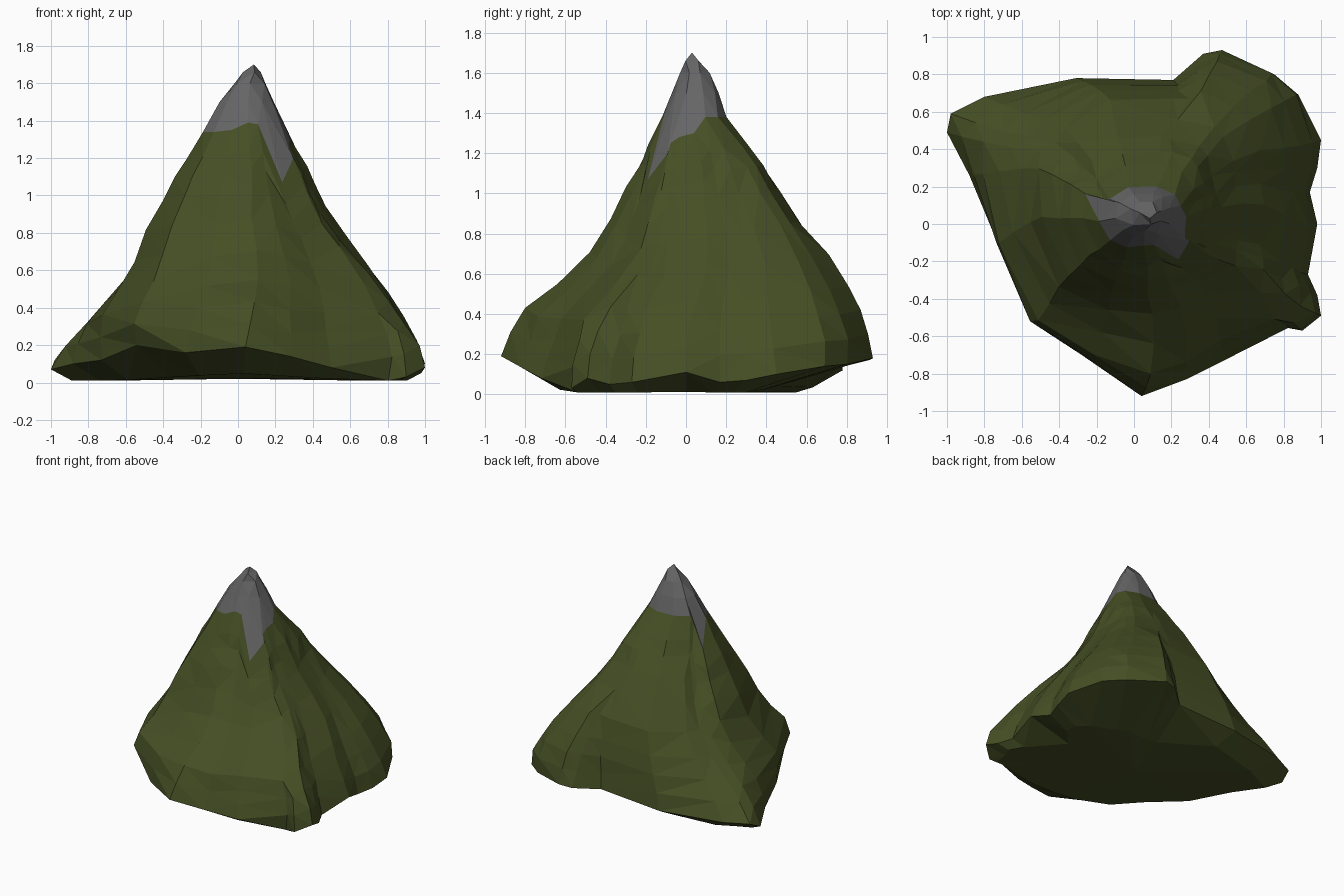
import bpy, bmesh, math, random
from mathutils import Vector

if "Cube" in bpy.data.objects:
    bpy.data.objects.remove(bpy.data.objects["Cube"])

random.seed(4)

# Foot outline seen from above: x, y, rim height
RIM = [(-1, .49, .07), (-.98, .59, .12), (-.8, .68, .12), (-.31, .78, .12), (.21, .77, .15),
       (.37, .91, .17), (.47, .93, .18), (.75, .8, .15), (.88, .69, .14), (1, .45, .1),
       (.98, .3, .07), (.94, .17, .06), (.98, 0, .11), (.93, -.27, .06), (.98, -.38, .05),
       (1, -.49, .08), (.9, -.57, .03), (.83, -.56, .02), (.5, -.72, .08), (.28, -.83, .14),
       (.04, -.92, .19), (-.28, -.7, .16), (-.54, -.47, .2), (-.73, -.1, .12), (-.88, .26, .1)]

# Slope profile: height, then reach to the left, right, front and back
LEVELS = [(0, 1, 1, .925, .925), (.2, .96, .99, .92, .92), (.3, .9, .95, .88, .9),
          (.4, .8, .9, .84, .87), (.5, .69, .83, .7, .82), (.65, .56, .71, .53, .74),
          (.8, .47, .59, .41, .64), (.97, .37, .47, .33, .51), (1.14, .28, .39, .23, .39),
          (1.22, .24, .345, .2, .34), (1.3, .2, .285, .16, .24), (1.4, .16, .25, .11, .2),
          (1.55, .07, .17, .05, .15), (1.67, -.03, .12, .0, .08)]

# Lower edge of the bare rock, where it differs from the usual height
SNOWLINE = {12: 1.3, 13: 1.29, 14: 1.28, 15: 1.27, 16: 1.25, 17: 1.2, 18: 1.07, 19: 1.38,
            20: 1.39, 21: 1.35, 22: 1.34, 23: 1.34, 24: 1.17, 0: 1.33}
# Gullies and bulges at mid height
RELIEF = {0: .92, 1: .9, 2: .93, 3: .98, 4: .98, 5: .97, 6: 1.02, 7: 1.04, 8: 1.03, 9: .96,
          10: .96, 11: .96, 12: .95, 13: .93, 14: .93, 15: .96, 16: .98, 17: .99, 18: .92,
          19: .95, 21: 1.04, 22: 1.14, 23: 1.1, 24: 1.04}


def extents(z):
    for a, b in zip(LEVELS, LEVELS[1:]):
        if z <= b[0]:
            t = (z - a[0]) / (b[0] - a[0])
            return [p + (q - p) * t for p, q in zip(a[1:], b[1:])]
    return LEVELS[-1][1:]


def slope_point(i, z):
    """Point on column i of the mountain side at height z."""
    x, y, _ = RIM[i]
    y /= .925
    left, right, front, back = extents(z)
    length = math.hypot(x, y)
    # Slopes grow rounder with height, least at the back right shoulder
    t = max(0, min(1, (z - .2) / .7))
    if x > .3 and y > 0:
        t *= .5
    x += (x / length - x) * t
    y += (y / length - y) * t
    dent = 1 + (RELIEF.get(i, 1) - 1) * max(0, min(1, z / .4, (1.4 - z) / .25))
    wob = .008 if .25 < z < 1.2 else 0
    return Vector(((right - left) / 2 + x * dent * (right + left) / 2 + random.uniform(-wob, wob),
                   (back - front) / 2 + y * dent * (back + front) / 2 + random.uniform(-wob, wob), z))


bm = bmesh.new()
n = len(RIM)

# Rings from the underside up to the summit
rings = []
under = []
for i, (x, y, z) in enumerate(RIM):
    s = 1 - (3.3 if 4 <= i <= 12 else 1.6) * z
    under.append((x * s, y * s, .01 + .04 * max(0, 1 - abs(x * s) / .65)))
rings.append(under)
rings.append([Vector(p) for p in RIM])
for f in (.1, .2, .3, .43, .57, .7, .8, .88, 1):
    ring = []
    for i in range(n):
        z0 = RIM[i][2]
        ring.append(slope_point(i, z0 + (SNOWLINE.get(i, 1.38) - z0) * f))
    rings.append(ring)
cap_start = len(rings) - 1
for z in (1.5, 1.6, 1.66):
    rings.append([slope_point(i, z) for i in range(n)])

verts = [[bm.verts.new(p) for p in ring] for ring in rings]
for k in range(len(verts) - 1):
    for i in range(n):
        j = (i + 1) % n
        f = bm.faces.new((verts[k][i], verts[k][j], verts[k + 1][j], verts[k + 1][i]))
        f.material_index = int(k >= cap_start)

# Close the summit and the underside
for ring, tip, mat in ((verts[-1], (.085, .03, 1.7), 1), (verts[0], (0, 0, .02), 0)):
    c = bm.verts.new(tip)
    for i in range(n):
        bm.faces.new((ring[i], ring[(i + 1) % n], c)).material_index = mat

bmesh.ops.remove_doubles(bm, verts=bm.verts, dist=.05)
bmesh.ops.triangulate(bm, faces=bm.faces)
bmesh.ops.recalc_face_normals(bm, faces=bm.faces)

mesh = bpy.data.meshes.new("mountain")
bm.to_mesh(mesh)
bm.free()
mountain = bpy.data.objects.new("mountain", mesh)
bpy.context.collection.objects.link(mountain)

# Grass slopes and bare rock peak
for name, colour in (("grass", (.06, .077, .018, 1)), ("rock", (.13, .13, .13, 1))):
    m = bpy.data.materials.new(name)
    m.diffuse_color = colour
    m.use_nodes = True
    m.node_tree.nodes["Principled BSDF"].inputs["Base Color"].default_value = m.diffuse_color
    mesh.materials.append(m)
